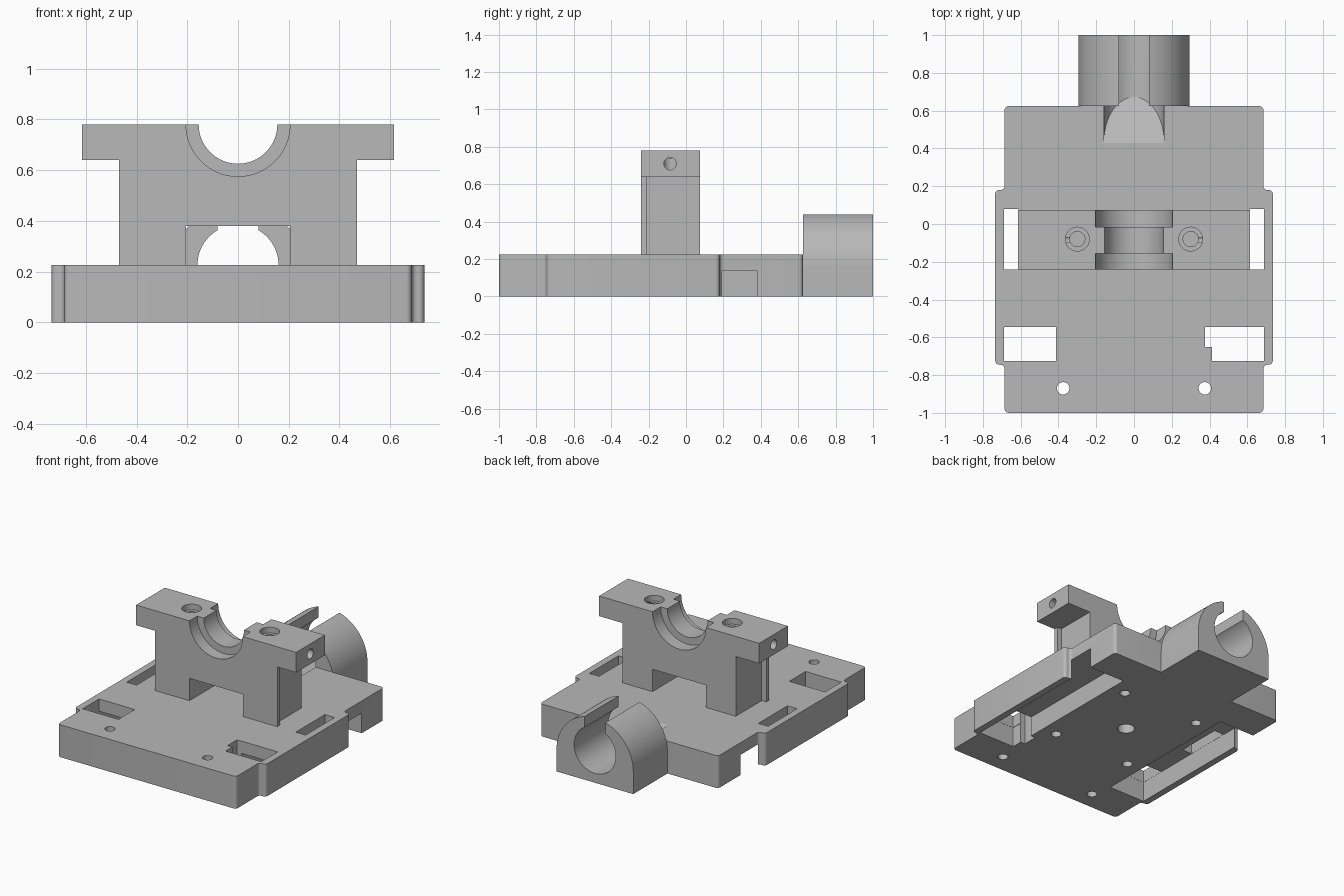
import bpy
import bmesh
import math
from mathutils import Matrix, Vector

default = bpy.data.objects.get("Cube")
if default:
    bpy.data.objects.remove(default, do_unlink=True)

grey = bpy.data.materials.new("machined grey")
grey.use_nodes = True
grey.diffuse_color = (0.48, 0.48, 0.48, 1)
grey.node_tree.nodes["Principled BSDF"].inputs["Base Color"].default_value = (0.48, 0.48, 0.48, 1)


def add(name, bm):
    bmesh.ops.recalc_face_normals(bm, faces=bm.faces)
    mesh = bpy.data.meshes.new(name)
    bm.to_mesh(mesh)
    bm.free()
    mesh.materials.append(grey)
    obj = bpy.data.objects.new(name, mesh)
    bpy.context.collection.objects.link(obj)
    return obj


def prism(name, points, axis, low, high, fillet=0):
    """Extrude an outline along z (outline in x, y) or y (outline in x, z)."""
    bm = bmesh.new()
    place = (lambda a, b: (a, b, low)) if axis == 'z' else (lambda a, b: (a, low, b))
    face = bm.faces.new([bm.verts.new(place(a, b)) for a, b in points])
    grown = bmesh.ops.extrude_face_region(bm, geom=[face])["geom"]
    step = Vector((0, 0, high - low)) if axis == 'z' else Vector((0, high - low, 0))
    bmesh.ops.translate(bm, vec=step, verts=[v for v in grown if isinstance(v, bmesh.types.BMVert)])
    if fillet:
        upright = [e for e in bm.edges if abs(e.verts[0].co.z - e.verts[1].co.z) > 0.01]
        bmesh.ops.bevel(bm, geom=upright, offset=fillet, segments=5, profile=0.5, affect='EDGES')
    return add(name, bm)


def box(x0, x1, y0, y1, z0, z1):
    return prism("cutter", [(x0, y0), (x1, y0), (x1, y1), (x0, y1)], 'z', z0, z1)


def rod(centre, radius, length, axis='z', ramp=None):
    """Cylinder cutter; ramp is an optional (point, normal) plane that trims it."""
    turn = {'x': Matrix.Rotation(math.pi / 2, 4, 'Y'),
            'y': Matrix.Rotation(math.pi / 2, 4, 'X'), 'z': Matrix()}[axis]
    bm = bmesh.new()
    bmesh.ops.create_cone(bm, cap_ends=True, segments=64, radius1=radius, radius2=radius,
                          depth=length, matrix=Matrix.Translation(centre) @ turn)
    if ramp:
        bmesh.ops.bisect_plane(bm, geom=bm.verts[:] + bm.edges[:] + bm.faces[:],
                               plane_co=ramp[0], plane_no=ramp[1], clear_inner=True)
        bmesh.ops.holes_fill(bm, edges=[e for e in bm.edges if e.is_boundary])
    return add("cutter", bm)


def cut(target, *cutters):
    for cutter in cutters:
        mod = target.modifiers.new("cut", 'BOOLEAN')
        mod.operation = 'DIFFERENCE'
        mod.solver = 'EXACT'
        mod.object = cutter
        bpy.context.view_layer.objects.active = target
        bpy.ops.object.modifier_apply(modifier=mod.name)
        bpy.data.objects.remove(cutter, do_unlink=True)


def mirrored(half):
    return half + [(-a, b) for a, b in reversed(half)]


TOP = 0.225      # top of the base plate
MID = -0.08      # centre line of the bracket
BACK = 0.625     # rear edge of the base plate

# Base plate with slightly wider flanks
base = prism("base_plate", mirrored([(0.685, -1), (0.685, -0.745), (0.735, -0.745),
                                     (0.735, 0.18), (0.685, 0.18), (0.685, BACK)]),
             'z', 0, TOP, fillet=0.022)

# Underside pockets, windows and side slots
for s in (-1, 1):
    def side_box(a, b, *rest):
        return box(min(s * a, s * b), max(s * a, s * b), *rest)
    cut(base,
        side_box(0.41, 0.688, -0.725, 0.38, -0.1, 0.14),
        side_box(0.412, 0.687, -0.724, -0.545, -0.1, 0.4),
        side_box(0.612, 0.687, -0.24, 0.08, -0.1, 0.4),
        rod((s * 0.375, -0.87, 0.1), 0.033, 0.5),
        rod((s * 0.3, MID - 0.345, 0), 0.033, 0.3),
        rod((s * 0.3, MID + 0.345, 0), 0.033, 0.3))
cut(base, box(0.375, 0.45, -0.65, -0.546, -0.1, 0.4))
cut(base, rod((0, MID, 0), 0.055, 0.36))

# Round bore through the rear holder, running out on a ramp in the base
ramp = (Vector((0, 0.43, TOP)), Vector((0, 0.132, 0.2)))
cut(base, rod((0, 0.76, TOP), 0.16, 0.68, 'y', ramp))

# Rear holder: rounded block with bore and top slit
arch = [(0.295 * math.cos(i * math.pi / 48), 0.155 + 0.295 * math.sin(i * math.pi / 48))
        for i in range(49)]
holder = prism("rear_holder", [(-0.295, 0), (0.295, 0)] + arch, 'y', BACK, 1)
cut(holder,
    rod((0, 0.76, TOP), 0.16, 0.68, 'y', ramp),
    box(-0.08, 0.08, 0.5, 1.1, 0.3, 0.6))

# Bracket with two arms and a foot opening
bracket = prism("bracket", mirrored([(0.205, 0.38), (0.205, TOP), (0.47, TOP),
                                     (0.47, 0.64), (0.615, 0.64), (0.615, 0.78)]),
                'y', -0.24, 0.075)
# Stepped saddle on top
cut(bracket,
    rod((0, MID, 0.78), 0.155, 0.6, 'y'),
    rod((0, -0.255, 0.78), 0.205, 0.2, 'y'),
    rod((0, 0.085, 0.78), 0.205, 0.2, 'y'))
# Recessed flanks, screw holes and cross holes
for s in (-1, 1):
    cut(bracket,
        box(min(s * 0.435, s * 0.55), max(s * 0.435, s * 0.55), -0.21, 0.2, 0.1, 0.64),
        rod((s * 0.3, MID, 0.78), 0.063, 0.08),
        rod((s * 0.3, MID, 0.78), 0.04, 0.6),
        rod((s * 0.5, MID - 0.005, 0.71), 0.033, 0.4, 'x'))

# Smooth the bores and keep machined edges crisp
for part in (base, holder, bracket):
    bpy.ops.object.select_all(action='DESELECT')
    part.select_set(True)
    bpy.context.view_layer.objects.active = part
    bpy.ops.object.shade_smooth_by_angle(angle=math.radians(30))
